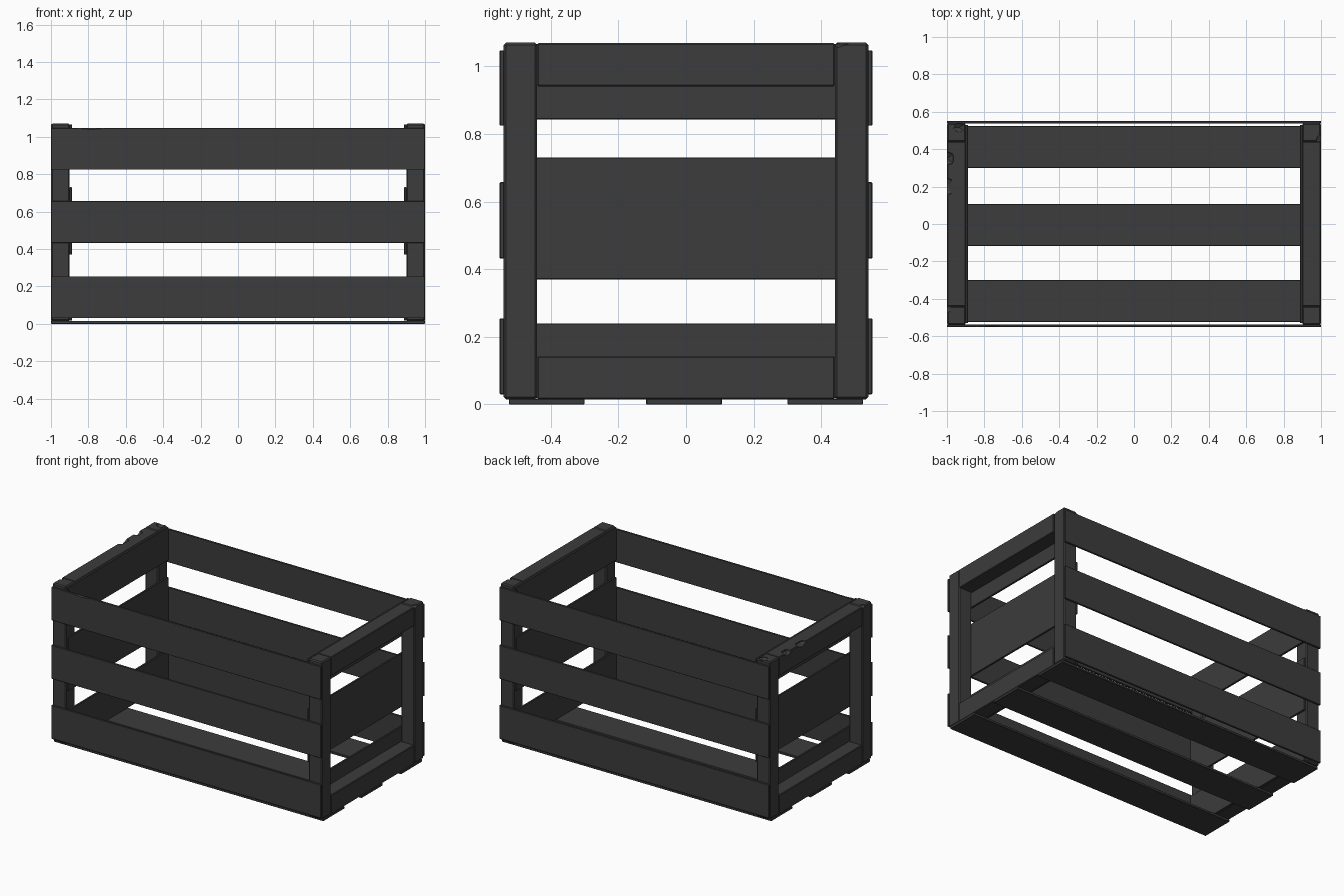
import bpy, bmesh
from mathutils import Vector

if "Cube" in bpy.data.objects:
    bpy.data.objects.remove(bpy.data.objects["Cube"])

wood = bpy.data.materials.new("dark_wood")
wood.diffuse_color = (0.045, 0.045, 0.045, 1)
wood.use_nodes = True
wood.node_tree.nodes["Principled BSDF"].inputs["Base Color"].default_value = wood.diffuse_color


def board(name, x, y, z, bevel=0.004):
    """Box spanning the given (min, max) ranges, with eased edges."""
    lo, hi = zip(x, y, z)
    lo, hi = Vector(lo), Vector(hi)
    bm = bmesh.new()
    bmesh.ops.create_cube(bm, size=1)
    for v in bm.verts:
        v.co = (lo + hi) / 2 + v.co * (hi - lo)
    bmesh.ops.bevel(bm, geom=bm.edges[:], offset=bevel, segments=1,
                    profile=0.5, affect='EDGES')
    mesh = bpy.data.meshes.new(name)
    bm.to_mesh(mesh)
    bm.free()
    mesh.materials.append(wood)
    obj = bpy.data.objects.new(name, mesh)
    bpy.context.collection.objects.link(obj)
    return obj


def side(s, a, b):
    """Range a..b mirrored to the side given by sign s."""
    return (a, b) if s > 0 else (-b, -a)


def chip(obj, center, size):
    """Carve a faceted worn notch with a hidden low-poly cutter."""
    bm = bmesh.new()
    bmesh.ops.create_icosphere(bm, subdivisions=1, radius=1)
    for v in bm.verts:
        v.co = Vector(center) + v.co * Vector(size)
    mesh = bpy.data.meshes.new("chip_cutter")
    bm.to_mesh(mesh)
    bm.free()
    mesh.materials.append(wood)
    cutter = bpy.data.objects.new("chip_cutter", mesh)
    bpy.context.collection.objects.link(cutter)
    cutter.hide_render = True
    cutter.hide_set(True)
    mod = obj.modifiers.new("chip", 'BOOLEAN')
    mod.operation = 'DIFFERENCE'
    mod.solver = 'EXACT'
    mod.object = cutter


# End frames: posts, top and bottom rails, inner panels
posts, rails = {}, {}
for sx, end in ((-1, "left"), (1, "right")):
    frame_x = side(sx, 0.90, 0.999)
    for sy, face in ((-1, "front"), (1, "back")):
        posts[sx, sy] = board(f"{end}_{face}_post", frame_x,
                              side(sy, 0.44, 0.539), (0.015, 1.07), 0.007)
    for level, z in (("bottom", (0.015, 0.143)), ("top", (0.94, 1.068))):
        rails[sx, level] = board(f"{end}_{level}_rail", frame_x, (-0.44, 0.44), z)
    for level, z in (("bottom", (0.017, 0.24)), ("middle", (0.37, 0.73)),
                     ("top", (0.843, 1.066))):
        board(f"{end}_{level}_inner_slat", side(sx, 0.887, 0.901),
              (-0.53, 0.53), z, 0.002)

# Long slats on front and back
long_slats = {}
for sy, face in ((-1, "front"), (1, "back")):
    for level, z in (("bottom", (0.03, 0.254)), ("middle", (0.432, 0.657)),
                     ("top", (0.824, 1.047))):
        long_slats[sy, level] = board(f"{face}_{level}_slat", (-1, 1),
                                      side(sy, 0.538, 0.551), z, 0.002)

# Floor slats
for i, y in enumerate((-0.412, -0.006, 0.412)):
    board(f"floor_slat_{i + 1}", (-1, 1), (y - 0.112, y + 0.112), (0, 0.016), 0.002)

# Worn notches along the top edges
chip(rails[-1, "top"], (-1.0, 0.35, 1.075), (0.045, 0.045, 0.035))
chip(rails[-1, "top"], (-1.0, 0.20, 1.075), (0.04, 0.06, 0.03))
chip(posts[-1, 1], (-0.935, 0.515, 1.078), (0.035, 0.03, 0.025))
chip(posts[1, 1], (1.0, 0.45, 1.075), (0.03, 0.035, 0.02))
chip(posts[-1, -1], (-1.0, -0.45, 1.075), (0.03, 0.03, 0.02))
chip(long_slats[-1, "top"], (-0.78, -0.551, 1.05), (0.09, 0.008, 0.012))
